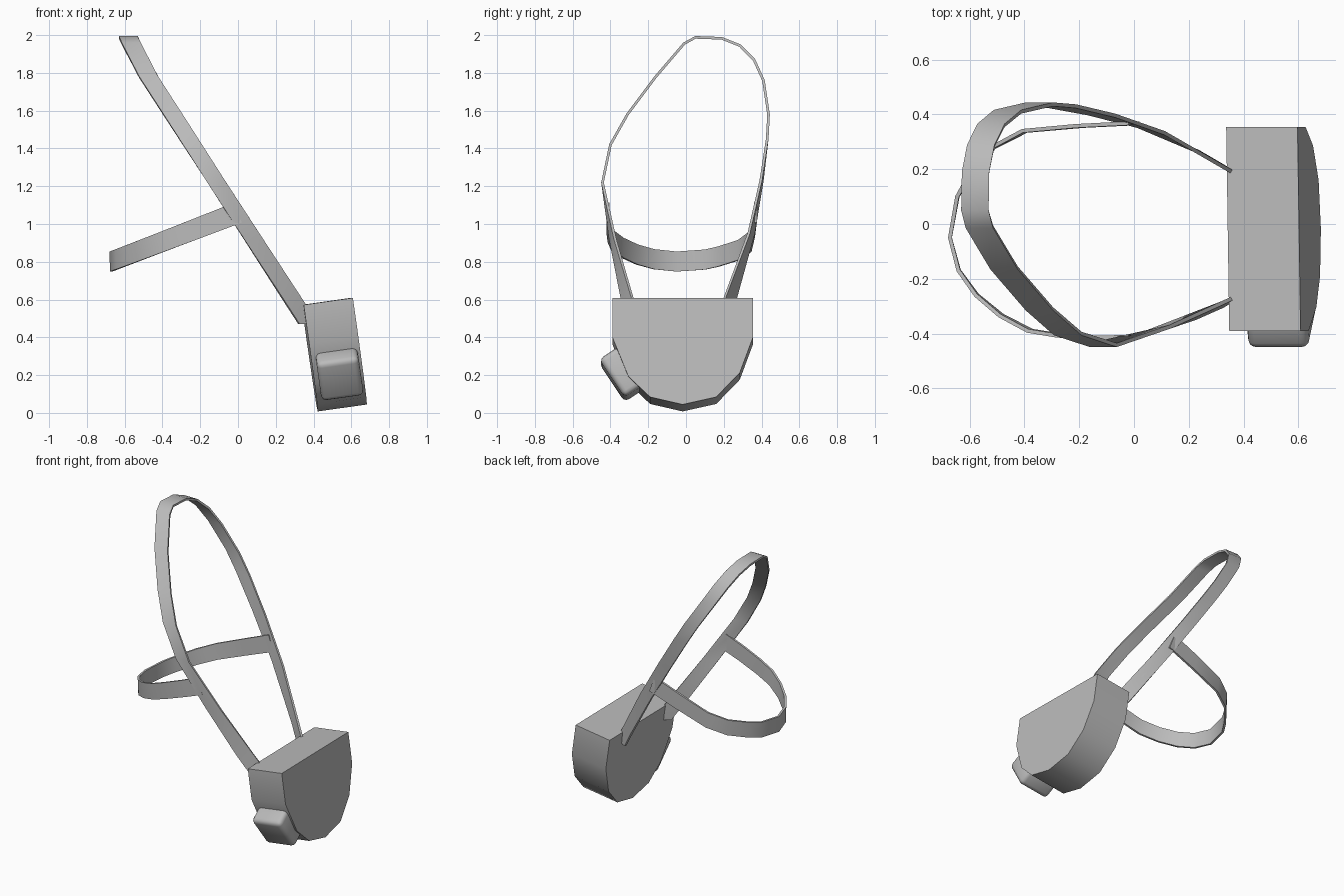
import bpy, bmesh, math
from mathutils import Vector, Matrix

if "Cube" in bpy.data.objects:
    bpy.data.objects.remove(bpy.data.objects["Cube"])

grey = bpy.data.materials.new("grey")
grey.diffuse_color = (0.5, 0.5, 0.5, 1)
grey.use_nodes = True
grey.node_tree.nodes["Principled BSDF"].inputs["Base Color"].default_value = grey.diffuse_color


def finish(name, bm, angle):
    bmesh.ops.recalc_face_normals(bm, faces=bm.faces)
    me = bpy.data.meshes.new(name)
    bm.to_mesh(me)
    bm.free()
    ob = bpy.data.objects.new(name, me)
    bpy.context.collection.objects.link(ob)
    me.materials.append(grey)
    bpy.ops.object.select_all(action='DESELECT')
    ob.select_set(True)
    bpy.context.view_layer.objects.active = ob
    bpy.ops.object.shade_smooth_by_angle(angle=math.radians(angle))
    return ob


def ribbon(name, path, widths, thick=0.014):
    """Flat band along a path; widths holds the half-width vector at each point."""
    bm = bmesh.new()
    rings = []
    for i, p in enumerate(path):
        t = path[min(i + 1, len(path) - 1)] - path[max(i - 1, 0)]
        w = widths[i]
        n = t.cross(w).normalized() * thick / 2
        rings.append([bm.verts.new(p + a * w + b * n)
                      for a, b in ((-1, -1), (1, -1), (1, 1), (-1, 1))])
    for r, s in zip(rings, rings[1:]):
        for k in range(4):
            bm.faces.new((r[k], r[(k + 1) % 4], s[(k + 1) % 4], s[k]))
    bm.faces.new(rings[0])
    bm.faces.new(rings[-1])
    return finish(name, bm, 40)


# Tilted frame of the housing
depth = Vector((0.99, 0, 0.14))
down = Vector((0.14, 0, -0.99))

# Housing: D-shaped outline extruded along the depth axis
outline = [(-0.39, 0), (-0.39, 0.21), (-0.305, 0.42), (-0.19, 0.53), (-0.018, 0.57),
           (0.16, 0.53), (0.285, 0.40), (0.355, 0.21), (0.355, 0)]
bm = bmesh.new()
corner = Vector((0.342, 0, 0.572))
face = bm.faces.new([bm.verts.new(corner + down * v + Vector((-0.015 * y, y, 0)))
                     for y, v in outline])
ext = bmesh.ops.extrude_face_region(bm, geom=[face])
bmesh.ops.translate(bm, vec=depth * 0.263,
                    verts=[g for g in ext['geom'] if isinstance(g, bmesh.types.BMVert)])
finish("housing", bm, 40)

# Side knob: rounded block on the lower slanted wall
along = (down * 0.83 + Vector((0, 0.55, 0))).normalized()
out = depth.cross(along).normalized()
bm = bmesh.new()
bmesh.ops.create_cube(bm, size=1, matrix=Matrix.Diagonal((0.225, 0.245, 0.125, 1)))
bmesh.ops.bevel(bm, geom=bm.edges[:], offset=0.028, segments=3, profile=0.5, affect='EDGES')
rot = Matrix((depth.normalized(), along, out)).transposed().to_4x4()
bm.transform(Matrix.Translation((0.537, -0.34, 0.205)) @ rot)
finish("side_knob", bm, 60)

# Head loop: slanted band (y, z, sideways lean)
loop = [(-0.27, 0.47, 0.03), (-0.315, 0.62, 0.028), (-0.388, 0.92, 0.013), (-0.442, 1.22, 0),
        (-0.40, 1.42, 0), (-0.31, 1.58, 0), (-0.16, 1.78, 0), (-0.01, 1.955, 0), (0.05, 1.988, 0),
        (0.19, 1.983, 0), (0.285, 1.945, 0), (0.36, 1.87, 0), (0.41, 1.76, 0), (0.437, 1.58, 0),
        (0.43, 1.45, 0), (0.40, 1.23, -0.004), (0.345, 0.95, -0.013), (0.235, 0.61, -0.03),
        (0.19, 0.49, -0.03)]
ribbon("head_loop",
       [Vector((0.03 - 0.647 * (z - 1) + max(0, z - 1.8) * 0.15, y, z)) for y, z, _ in loop],
       [Vector((0.05, lean, 0)) for _, _, lean in loop])

# Rear strap: upright band curving round the back
rear = [(0.0, 0.368), (-0.2, 0.358), (-0.4, 0.34), (-0.515, 0.28), (-0.605, 0.17), (-0.645, 0.1),
        (-0.672, -0.05), (-0.64, -0.17), (-0.575, -0.26), (-0.485, -0.335), (-0.38, -0.39),
        (-0.27, -0.408), (-0.13, -0.415), (0.0, -0.412)]
ribbon("rear_strap", [Vector((x, y, 1.06 + 0.385 * x)) for x, y in rear],
       [Vector((-0.02 * (1 + x / 0.68), 0, 0.053)) for x, _ in rear])
